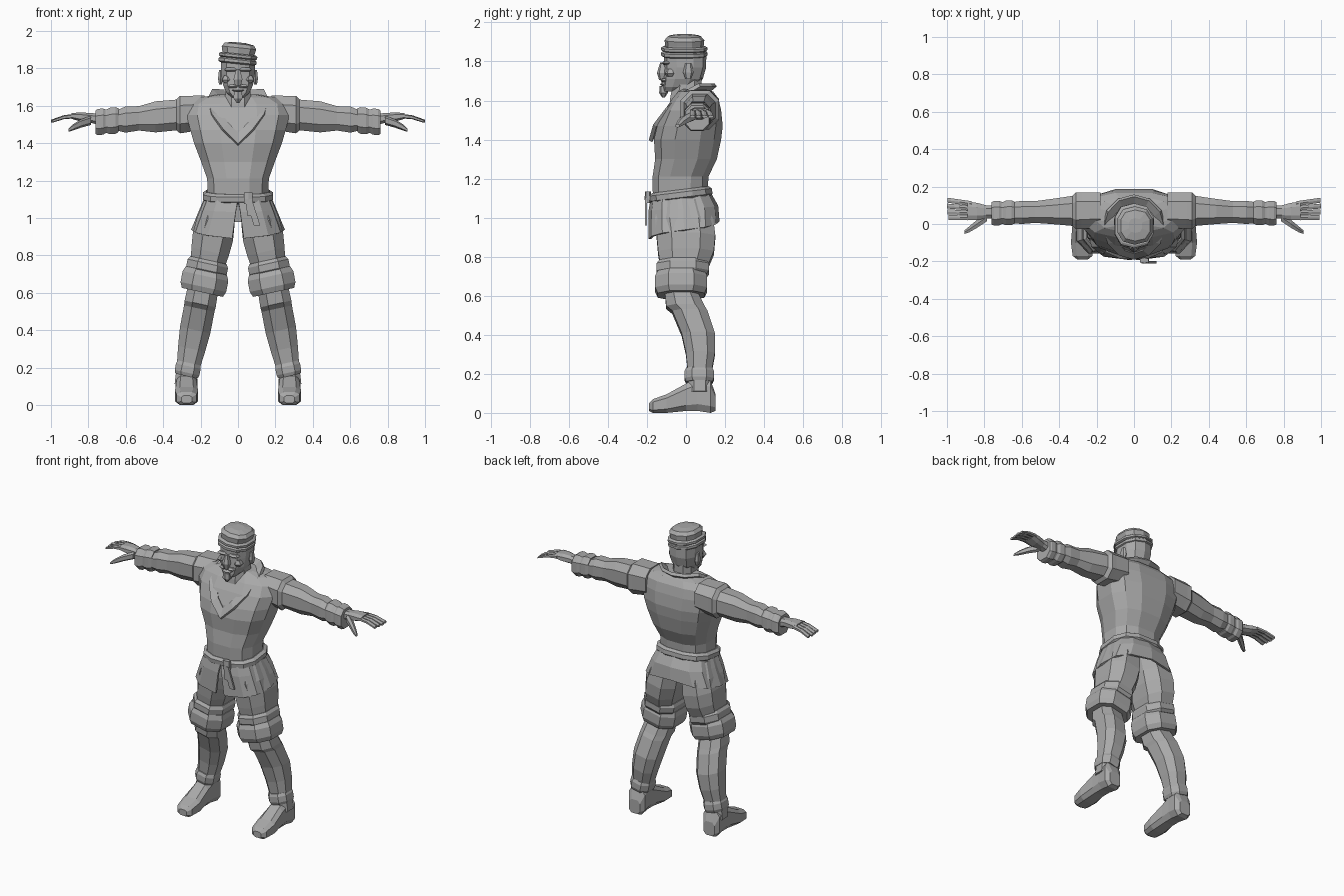
import bpy, bmesh, math
from mathutils import Matrix, Vector

cube = bpy.data.objects.get("Cube")
if cube:
    bpy.data.objects.remove(cube, do_unlink=True)

grey = bpy.data.materials.new("plain grey")
grey.use_nodes = True
tone = (.4, .4, .4, 1)
grey.diffuse_color = tone
grey.node_tree.nodes["Principled BSDF"].inputs["Base Color"].default_value = tone


def finish(name, bm, mirror=False, thickness=0):
    """Turn a bmesh into a flat shaded object, optionally mirrored or thickened."""
    bmesh.ops.recalc_face_normals(bm, faces=bm.faces)
    mesh = bpy.data.meshes.new(name)
    bm.to_mesh(mesh)
    bm.free()
    mesh.materials.append(grey)
    obj = bpy.data.objects.new(name, mesh)
    bpy.context.collection.objects.link(obj)
    if mirror:
        obj.modifiers.new("Mirror", 'MIRROR')
    if thickness:
        solid = obj.modifiers.new("Solidify", 'SOLIDIFY')
        solid.thickness = thickness
        solid.offset = 0


def skin(bm, rows, closed):
    """Bridge neighbouring rows of vertices with quads."""
    for low, high in zip(rows, rows[1:]):
        count = len(low)
        for i in range(count if closed else count - 1):
            j = (i + 1) % count
            bm.faces.new((low[i], low[j], high[j], high[i]))


def squared(value, power):
    """Push a sine or cosine outwards so that a circle becomes boxy."""
    return math.copysign(abs(value) ** power, value)


def loft(name, axis, rings, sides=8, power=.8, mirror=False, slope=0, turn=None):
    """Each ring is (position on axis, half_u, half_v, middle_u, middle_v)."""
    place = {'X': lambda t, u, v: (t, u, v),
             'Y': lambda t, u, v: (u, t, v),
             'Z': lambda t, u, v: (u, v, t)}[axis]
    reach = math.cos(math.pi / sides)
    bm = bmesh.new()
    rows = []
    for t, half_u, half_v, middle_u, middle_v in rings:
        row = []
        for i in range(sides):
            angle = (i + .5) * math.tau / sides
            du = half_u * squared(math.cos(angle) / reach, power)
            dv = half_v * squared(math.sin(angle) / reach, power)
            row.append(bm.verts.new(place(t + slope * du, middle_u + du, middle_v + dv)))
        rows.append(row)
    skin(bm, rows, True)
    bm.faces.new(rows[0])
    bm.faces.new(rows[-1])
    if turn:
        height, degrees, about = turn
        bmesh.ops.rotate(bm, verts=bm.verts, cent=Vector((0, 0, height)),
                         matrix=Matrix.Rotation(math.radians(degrees), 3, about))
    finish(name, bm, mirror)


def body(name, rings, **options):
    """Central upright part; rings are (z, half_width, half_depth, middle_y)."""
    loft(name, 'Z', [(z, w, d, 0, y) for z, w, d, y in rings], **options)


def leg(name, rings):
    """Mirrored part strung along the splayed leg axis; rings as for body."""
    loft(name, 'Z', [(z, w, d, .305 - .19 * z, y) for z, w, d, y in rings], mirror=True, slope=.22)


def arm(name, rings):
    """Mirrored part along the arm axis; rings are (x, half_depth, half_height)."""
    loft(name, 'X', [(x, d, h, .08 - .03 * x, 1.58 - .09 * x) for x, d, h in rings], mirror=True)


def band(t, length, w, d, *middle):
    """Four rings of a rounded band centred on t."""
    return [(t + side * length, w * size, d * size, *middle)
            for side, size in ((-1, .9), (-.5, 1), (.5, 1), (1, .9))]


def blob(name, centre, size, mirror=False, top=.6, bottom=.6):
    """Small faceted lump, tapered at the top and bottom."""
    x, y, z = centre
    w, d, h = size
    loft(name, 'Z', [(z + side * h, w * k, d * k, x, y)
                     for side, k in ((-1, bottom), (-.2, 1), (1, top))], sides=6, mirror=mirror)


def sheet(name, rows, mirror=True, thickness=.012):
    """Thin cloth panel through rows of points."""
    bm = bmesh.new()
    skin(bm, [[bm.verts.new(p) for p in row] for row in rows], False)
    finish(name, bm, mirror, thickness)


# Jacket and neck
body("jacket", [
    (1.1, .16, .14, -.03), (1.21, .165, .143, -.028), (1.3, .197, .158, 0),
    (1.4, .235, .172, .008), (1.47, .255, .168, .02), (1.55, .275, .145, .035),
    (1.61, .265, .118, .048), (1.645, .2, .09, .05), (1.66, .1, .06, .04)],
    sides=12, power=.75)
body("neck", [(1.5, .08, .09, 0), (1.62, .07, .08, 0), (1.72, .065, .07, .01)])

# Wide collar swept from the nape down into pointed lapels
collar = []
for width, middle, depth, height, fall in ((.1, -.03, .12, 1.63, .3), (.165, -.015, .167, 1.68, .48)):
    sweep = [i / 6 for i in range(7)]
    collar.append([(width * math.sin(math.pi * s), middle + depth * math.cos(math.pi * s),
                    height - fall * max(0, s - .4)) for s in sweep])
sheet("collar", collar, thickness=.02)

# Belt with knot and hanging tails
body("belt", band(1.12, .027, .186, .161, -.026), sides=12, power=.75, turn=(1.12, 7, 'X'))
blob("belt_knot", (.055, -.195, 1.105), (.024, .015, .03), top=.9, bottom=.9)
for tail, lean, end in (("long_tail", .045, .96), ("short_tail", .01, 1.01)):
    rows = []
    for s in (0, .5, 1):
        left = .04 + lean * s
        rows.append([(x, -.205, 1.1 + (end - 1.1) * s) for x in (left, left + .034)])
    sheet(tail, rows, mirror=False)

# Jacket skirt, split at the front, with the hem rising to the back
skirt = []
for height, width, depth, middle, gap, rise in (
        (1.1, .172, .15, -.025, 0, .02), (1.03, .2, .173, -.014, .012, .03), (.89, .245, .176, -.01, .03, .09)):
    row = []
    for i in range(7):
        s = i / 6
        row.append((gap * (1 - s) + (width - gap * (1 - s)) * squared(math.sin(math.pi * s), .7) * (i < 6),
                    middle - depth * squared(math.cos(math.pi * s), .7), height + rise * s))
    skirt.append(row)
sheet("skirt", skirt)

# Breeches with gathered knees
leg("breeches", [(1.08, .08, .12, -.02), (.98, .1, .15, -.01), (.9, .107, .15, 0),
                 (.82, .1, .143, 0), (.74, .088, .12, -.01)])
leg("knee_band", band(.738, .036, .108, .134, -.016))
leg("knee_puff", band(.66, .058, .122, .133, -.025))

# Tall boots
leg("boot_shaft", [(.63, .08, .08, -.03), (.54, .083, .098, -.003), (.515, .081, .09, .02),
                   (.4, .081, .085, .063), (.3, .072, .074, .074), (.2, .06, .06, .07), (.1, .053, .06, .07)])
leg("ankle_cuff", band(.19, .035, .066, .075, .068))
loft("boot_foot", 'Y', [
    (y, w, top / 2, .275, top / 2 + lift) for y, w, top, lift in (
        (-.19, .028, .04, .01), (-.17, .053, .07, 0), (-.1, .062, .095, 0), (0, .054, .14, .01),
        (.06, .054, .17, .01), (.125, .059, .17, 0), (.15, .04, .09, .01))], power=.6, mirror=True)

# Sleeves and cuffs
arm("sleeve", [(.18, .095, .09), (.28, .097, .098), (.31, .099, .1), (.33, .08, .082), (.44, .067, .083),
               (.53, .058, .065), (.6, .062, .07), (.66, .055, .05)])
arm("sleeve_cuff", band(.67, .03, .066, .071) + band(.735, .027, .066, .07))

# Hands: palm, a fan of fingers and a drooping thumb
loft("palm", 'X', [(.74, .035, .032, .065, 1.527), (.79, .035, .025, .065, 1.535),
                   (.84, .046, .025, .067, 1.54), (.89, .05, .015, .07, 1.545)], mirror=True)
for finger in range(4):
    rings = []
    for step in range(3):
        spacing = .025 + step * .003
        rings.append((.87 + step * .065 - step * .002 * abs(finger - 2), .013, .011 - step * .002,
                      .034 + finger * spacing, 1.545 - step * step * .007))
    loft(f"finger_{finger + 1}", 'X', rings, sides=6, mirror=True)
loft("thumb", 'X', [(.785, .022, .022, .038, 1.522), (.84, .021, .02, 0, 1.505),
                    (.88, .016, .015, -.028, 1.485), (.905, .01, .008, -.043, 1.47)], sides=6, mirror=True)

# Head and face
body("head", [(1.645, .035, .07, -.048), (1.67, .062, .084, -.034), (1.71, .08, .098, -.016),
              (1.77, .09, .104, -.005), (1.86, .092, .105, -.005)], sides=10)
blob("nose", (0, -.12, 1.75), (.024, .026, .045), top=.4)
blob("mouth", (0, -.11, 1.685), (.032, .02, .01))
blob("beard", (0, -.115, 1.645), (.024, .02, .03), top=.9, bottom=.3)
blob("moustache", (.027, -.11, 1.704), (.026, .018, .01), mirror=True)
blob("brow", (.04, -.1, 1.793), (.035, .022, .01), mirror=True)
blob("cheek", (.055, -.08, 1.742), (.03, .025, .02), mirror=True)
blob("ear", (.094, .012, 1.752), (.013, .024, .038), mirror=True)

# Cap worn at a slight slant
slant = (1.86, 6, 'Y')
body("cap_band", band(1.838, .015, .102, .115, -.009) + band(1.865, .013, .103, .115, -.009),
     sides=10, turn=slant)
body("cap_crown", [(1.86, .085, .093, -.008), (1.885, .087, .095, -.008), (1.91, .093, .098, -.008),
                   (1.93, .078, .08, -.008), (1.938, .035, .038, -.008)], sides=10, turn=slant)
